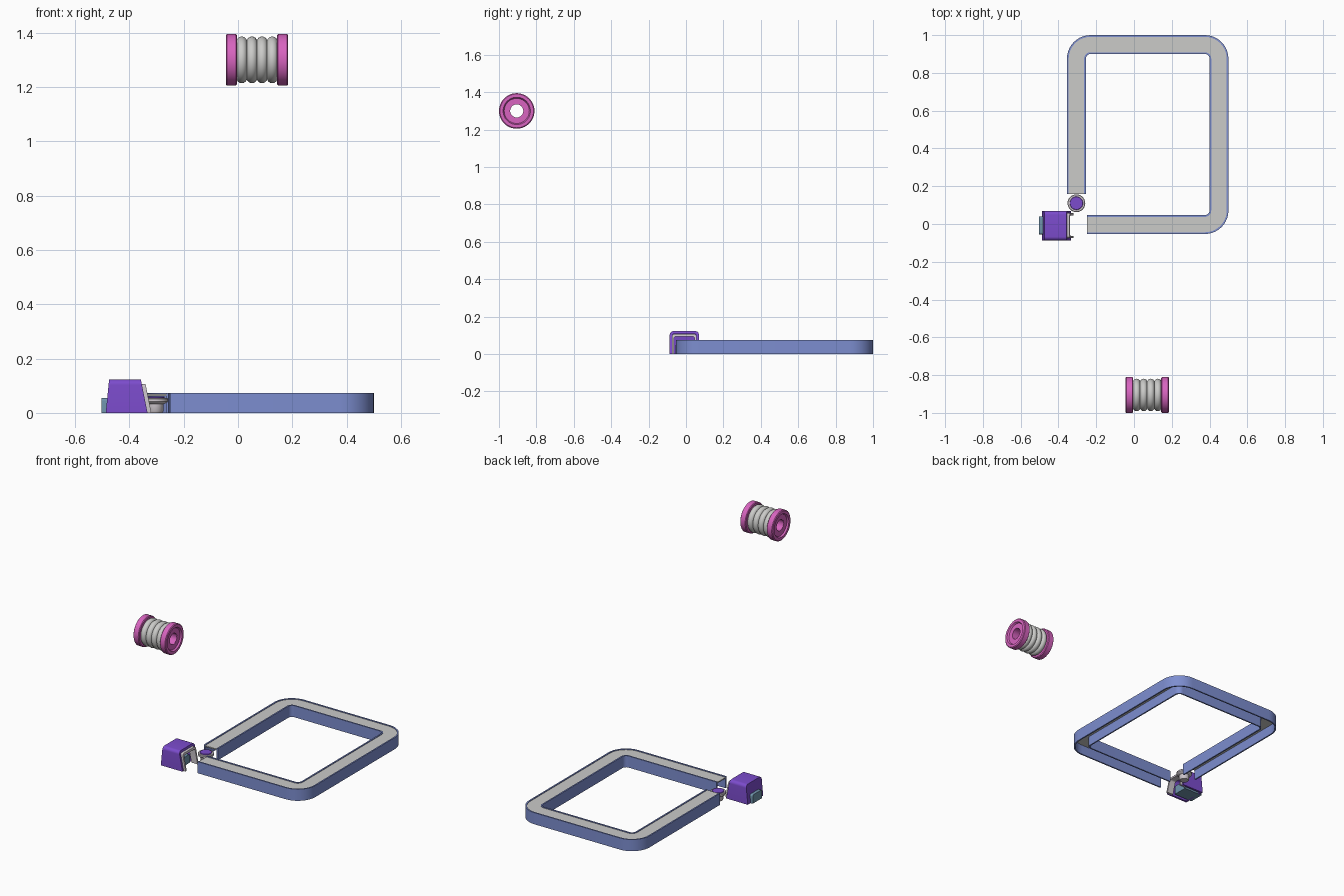
import bpy, bmesh, math
from mathutils import Vector

if "Cube" in bpy.data.objects:
    bpy.data.objects.remove(bpy.data.objects["Cube"])


def mat(name, r, g, b):
    m = bpy.data.materials.new(name)
    lin = [((c / 255 + 0.055) / 1.055) ** 2.4 for c in (r, g, b)]
    m.diffuse_color = (*lin, 1)
    m.use_nodes = True
    m.node_tree.nodes["Principled BSDF"].inputs["Base Color"].default_value = m.diffuse_color
    return m


BLUE = mat("track blue", 125, 142, 208)
GREY = mat("light grey", 203, 203, 201)
PURPLE = mat("purple", 124, 76, 205)
PINK = mat("pink", 216, 100, 192)
TEAL = mat("slate teal", 112, 148, 172)
PALE = mat("pale mauve grey", 205, 198, 204)


def finish(name, bm, material):
    bmesh.ops.recalc_face_normals(bm, faces=bm.faces)
    me = bpy.data.meshes.new(name)
    bm.to_mesh(me)
    bm.free()
    me.materials.append(material)
    ob = bpy.data.objects.new(name, me)
    bpy.context.collection.objects.link(ob)
    bpy.ops.object.select_all(action='DESELECT')
    ob.select_set(True)
    bpy.context.view_layer.objects.active = ob
    bpy.ops.object.shade_smooth_by_angle(angle=math.radians(35))
    return ob


def loft(name, rings, material, loop=False):
    """Bridge equal closed rings; cap the ends unless looped."""
    bm = bmesh.new()
    vs = [[bm.verts.new(p) for p in ring] for ring in rings]
    n = len(vs[0])
    for i in range(len(vs) if loop else len(vs) - 1):
        a, b = vs[i], vs[(i + 1) % len(vs)]
        for j in range(n):
            k = (j + 1) % n
            bm.faces.new((a[j], a[k], b[k], b[j]))
    if not loop:
        bm.faces.new(vs[0])
        bm.faces.new(vs[-1])
    return finish(name, bm, material)


def lathe(name, profile, centre, axis, material, seg=48):
    """Revolve a closed (along, radius) profile about x or z."""
    rings = []
    for i in range(seg):
        t = 2 * math.pi * i / seg
        c, s = math.cos(t), math.sin(t)
        rings.append([Vector(centre) + (Vector((a, r * c, r * s)) if axis == 'x'
                      else Vector((r * c, r * s, a))) for a, r in profile])
    return loft(name, rings, material, loop=True)


# --- Open rectangular track: thin side walls with a plate between them
def track_path(r=0.075, steps=10):
    pts = [Vector((-0.305, 0.16)), Vector((-0.305, 0.95)), Vector((0.45, 0.95)),
           Vector((0.45, -0.003)), Vector((-0.25, -0.003))]
    left = lambda d: Vector((-d.y, d.x))
    out = [(pts[0], left((pts[1] - pts[0]).normalized()))]
    for a, b, c in zip(pts, pts[1:], pts[2:]):
        d1, d2 = (b - a).normalized(), (c - b).normalized()
        centre = b - d1 * r + d2 * r
        for i in range(steps + 1):
            t = math.pi / 2 * i / steps
            n = left(d1) * math.cos(t) + left(d2) * math.sin(t)
            out.append((centre + n * r, n))
    out.append((pts[-1], left((pts[-1] - pts[-2]).normalized())))
    return out


def track_part(name, o0, o1, z0, z1, material):
    rings = []
    for p, n in track_path():
        rings.append([(*(p + n * o), z) for o, z in
                      ((o0, z0), (o1, z0), (o1, z1), (o0, z1))])
    loft(name, rings, material)


track_part("track_outer_wall", 0.041, 0.05, 0, 0.074, BLUE)
track_part("track_inner_wall", -0.05, -0.041, 0, 0.074, BLUE)
track_part("track_top_plate", -0.0415, 0.0415, 0.063, 0.07, GREY)


# --- Clip housing: arches in y-z with sloping ends
def arch(y0, y1, h, r, steps=6):
    pts = [(y0, 0)]
    for cy, start in ((y0 + r, math.pi), (y1 - r, math.pi / 2)):
        for i in range(steps + 1):
            t = start - math.pi / 2 * i / steps
            pts.append((cy + r * math.cos(t), h - r + r * math.sin(t)))
    return pts + [(y1, 0)]


def x_right(z):
    return -0.333 - 0.2 * z


def x_left(z):
    return -0.487 + 0.1 * z


def arch_part(name, outline, left, right, material):
    loft(name, [[(f(z), y, z) for y, z in outline] for f in (left, right)], material)


outer = arch(-0.087, 0.069, 0.123, 0.02)
inner = arch(-0.074, 0.056, 0.109, 0.012)
arch_part("housing_shell", outer + inner[::-1], x_left, x_right, PURPLE)
arch_part("housing_back_wall", arch(-0.0745, 0.0565, 0.1095, 0.012),
          x_left, lambda z: x_left(z) + 0.012, PURPLE)
collar = arch(-0.075, 0.057, 0.107, 0.014) + arch(-0.064, 0.046, 0.094, 0.01)[::-1]
arch_part("housing_collar", collar, lambda z: x_right(z) - 0.03,
          lambda z: x_right(z) + 0.014, PALE)
arch_part("plug_block", arch(-0.056, 0.04, 0.055, 0.012),
          lambda z: -0.502, lambda z: -0.37, TEAL)

# --- Round knob beside the clip
KNOB = (-0.305, 0.11, 0)
lathe("knob_body", [(0.0, 0.001), (0.0, 0.026), (0.006, 0.03), (0.032, 0.03),
                    (0.038, 0.044), (0.042, 0.047), (0.052, 0.047), (0.055, 0.044),
                    (0.055, 0.001)], KNOB, 'z', PALE)
lathe("knob_cap", [(0.05, 0.0005), (0.05, 0.035), (0.058, 0.035), (0.06, 0.033),
                   (0.06, 0.0005)], KNOB, 'z', PURPLE)

# --- Floating spool: two flanges, hollow core and four coils
SPOOL = (0.07, -0.905, 1.3)
flange = [(-0.074, 0.036), (-0.074, 0.09), (-0.078, 0.095), (-0.111, 0.095),
          (-0.115, 0.09), (-0.115, 0.073), (-0.105, 0.067), (-0.105, 0.036)]
for side, s in (("left", 1), ("right", -1)):
    lathe("spool_flange_" + side, [(a * s, r) for a, r in flange], SPOOL, 'x', PINK)
lathe("spool_core", [(-0.104, 0.035), (0.104, 0.035), (0.104, 0.06), (-0.104, 0.06)],
      SPOOL, 'x', PINK)
for i in range(4):
    x = (i - 1.5) * 0.0375
    ring = [(x + 0.02 * math.cos(k * math.pi / 8), 0.066 + 0.02 * math.sin(k * math.pi / 8))
            for k in range(16)]
    lathe("spool_coil_%d" % (i + 1), ring, SPOOL, 'x', GREY)
